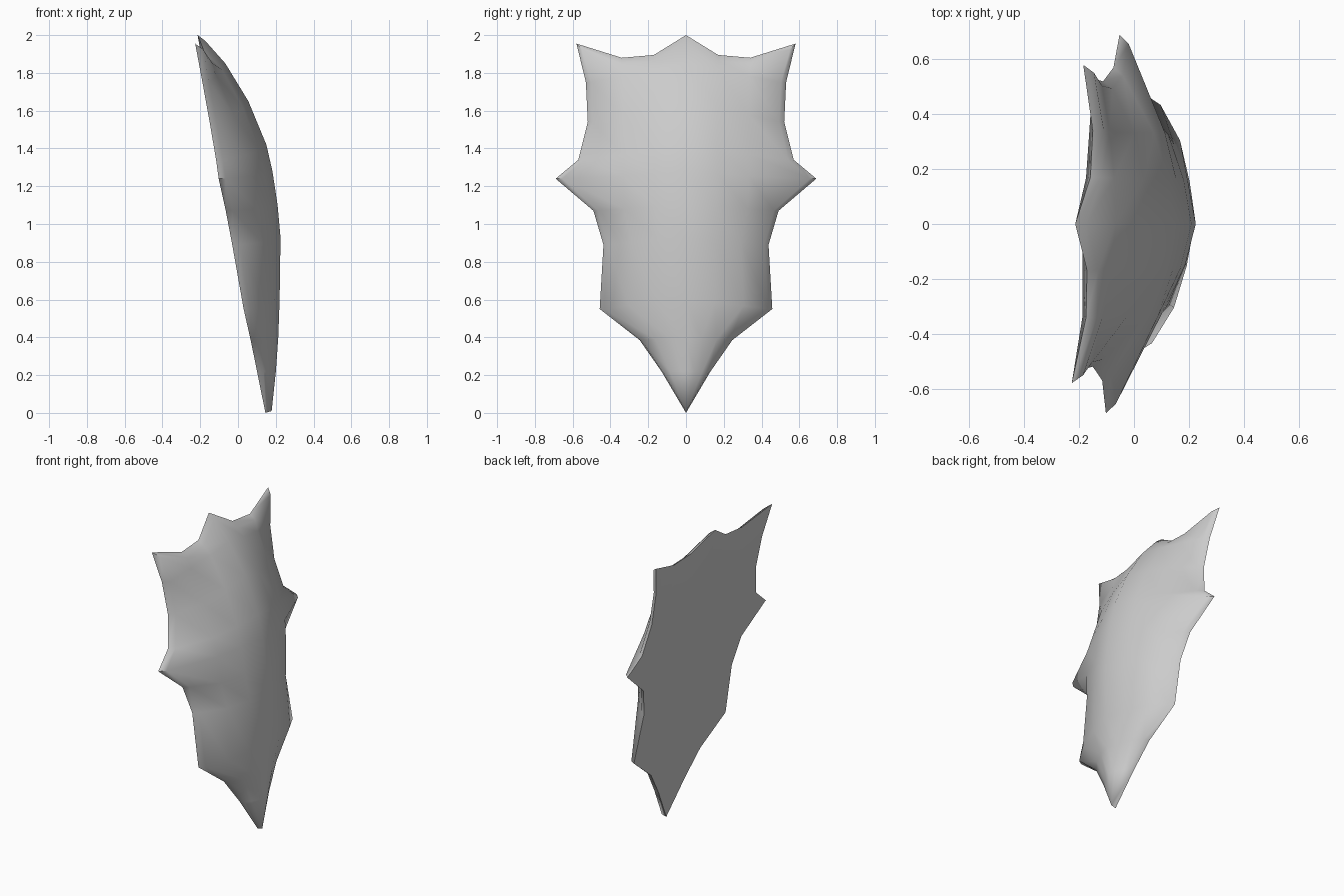
import bpy, bmesh

if "Cube" in bpy.data.objects:
    bpy.data.objects.remove(bpy.data.objects["Cube"])

# Half rows from top to tip: edge half width, edge z, ridge z, ridge height
ROWS = [
    (0.58, 1.955, 2.00, 0.035),
    (0.53, 1.75, 1.85, 0.12),
    (0.52, 1.54, 1.65, 0.206),
    (0.57, 1.34, 1.42, 0.26),
    (0.69, 1.24, 1.28, 0.267),
    (0.49, 1.07, 1.10, 0.262),
    (0.437, 0.89, 0.93, 0.247),
    (0.457, 0.55, 0.60, 0.183),
    (0.245, 0.385, 0.40, 0.14),
    (0.13, 0.22, 0.22, 0.095),
    (0.0, 0.0, 0.0, 0.035),
]
TOP = [(0.0, 2.0), (0.17, 1.895), (0.34, 1.88), (0.58, 1.955)]  # scalloped top edge
FALL = [1.0, 0.86, 0.62]      # dome height from ridge to side
RIM = 0.035
LAST = len(ROWS) - 1


def point(r, c, front):
    """Grid point on the flat back or the domed front; c runs from -3 to 3."""
    k, side = abs(c), (1 if c >= 0 else -1)
    w, ze, zr, h = ROWS[r]
    t = k / 3
    if r == 0:
        y, z = TOP[k]
    else:
        y = w if k == 3 else t * min(w, 0.5)
        z = zr + (ze - zr) * t
    rise = RIM if (k == 3 or r in (0, LAST)) else h * FALL[k]
    if r == 4 and k == 2:
        rise += 0.015          # ridge running out to the side spike
    if front:                  # bevelled rim
        if r == 0:
            z -= 0.03
        if r == LAST:
            z += 0.01
        if k == 3:
            y *= 0.95
    y *= side
    x = 0.145 - 0.1795 * z + 0.036 * y
    if r == 0 and k in (1, 2):
        x += 0.03              # scallops lean forward
    return (x + (rise if front else 0), y, z)


# Armour plate: domed front, flat back, joined by a thin rim
bm = bmesh.new()
cols = range(-3, 4)
grid = {(r, c, f): bm.verts.new(point(r, c, f))
        for f in (0, 1) for r in range(LAST + 1) for c in cols}
for f in (0, 1):
    for r in range(LAST):
        for c in range(-3, 3):
            bm.faces.new([grid[r, c, f], grid[r, c + 1, f],
                          grid[r + 1, c + 1, f], grid[r + 1, c, f]])
border = ([(0, c) for c in cols] + [(r, 3) for r in range(1, LAST + 1)]
          + [(LAST, c) for c in range(2, -4, -1)]
          + [(r, -3) for r in range(LAST - 1, 0, -1)])
for a, b in zip(border, border[1:] + border[:1]):
    bm.faces.new([grid[a + (0,)], grid[b + (0,)], grid[b + (1,)], grid[a + (1,)]])
bmesh.ops.remove_doubles(bm, verts=bm.verts[:], dist=0.0005)
bmesh.ops.recalc_face_normals(bm, faces=bm.faces[:])

mesh = bpy.data.meshes.new("armour_plate")
bm.to_mesh(mesh)
bm.free()
plate = bpy.data.objects.new("armour_plate", mesh)
bpy.context.collection.objects.link(plate)

grey = bpy.data.materials.new("light_grey")
grey.diffuse_color = (0.6, 0.6, 0.6, 1)
grey.use_nodes = True
grey.node_tree.nodes["Principled BSDF"].inputs["Base Color"].default_value = grey.diffuse_color
mesh.materials.append(grey)

bpy.context.view_layer.objects.active = plate
plate.select_set(True)
bpy.ops.object.shade_smooth_by_angle(angle=1.05)
